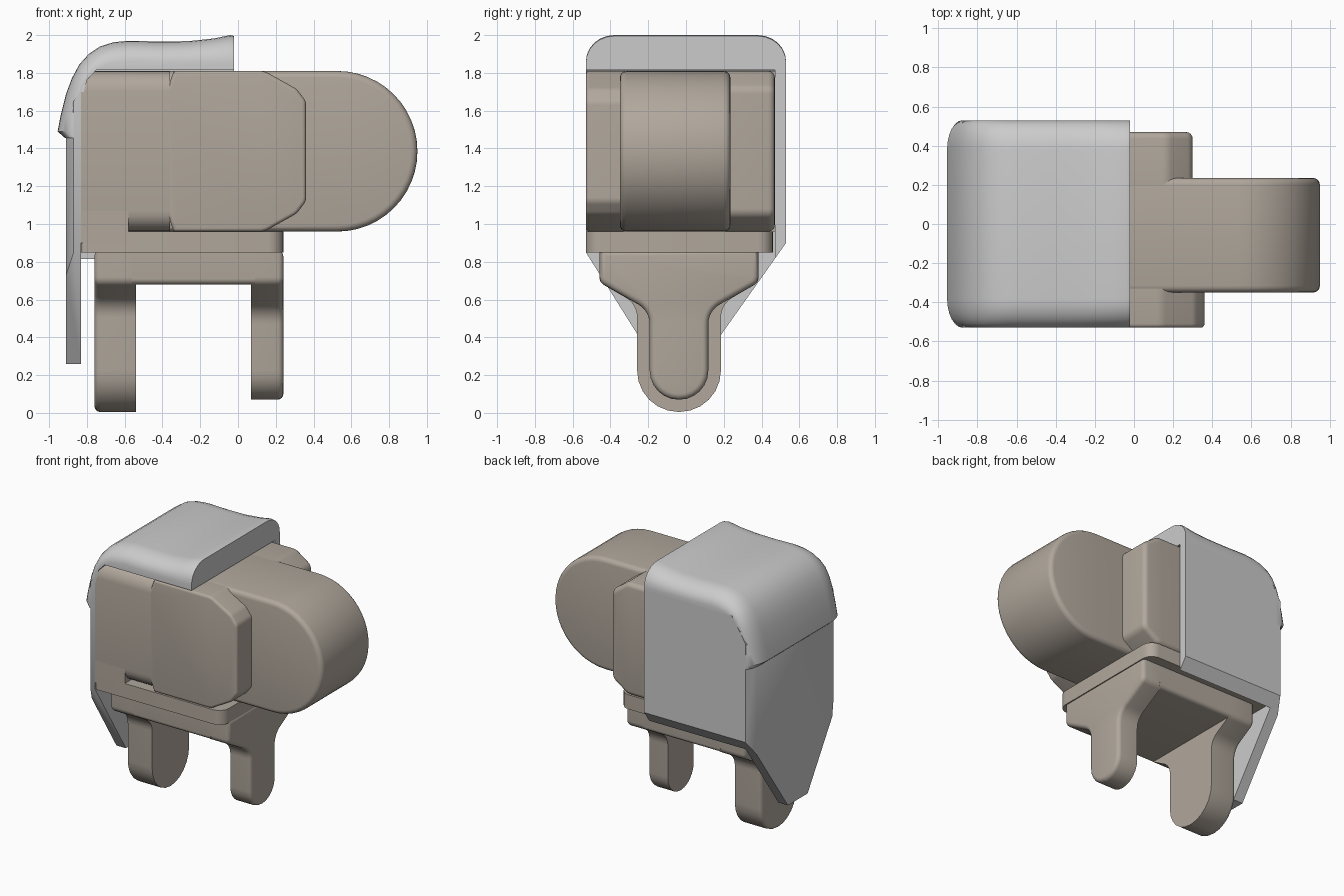
import bpy, bmesh, math
from mathutils import Vector

if "Cube" in bpy.data.objects:
    bpy.data.objects.remove(bpy.data.objects["Cube"])

brown = bpy.data.materials.new("taupe")
brown.diffuse_color = (0.44, 0.39, 0.335, 1)
brown.use_nodes = True
brown.node_tree.nodes["Principled BSDF"].inputs["Base Color"].default_value = brown.diffuse_color


def rounded(pts, seg=6):
    """Outline from (u, v, radius) corners."""
    out = []
    n = len(pts)
    for i, p in enumerate(pts):
        c = Vector(p[:2])
        r = p[2] if len(p) > 2 else 0
        if r == 0:
            out.append(c)
            continue
        a = (Vector(pts[i - 1][:2]) - c).normalized()
        b = (Vector(pts[(i + 1) % n][:2]) - c).normalized()
        half = a.angle(b) / 2
        mid = c + (a + b).normalized() * (r / math.sin(half))
        s = c + a * (r / math.tan(half)) - mid
        e = c + b * (r / math.tan(half)) - mid
        turn = s.angle_signed(e)
        for k in range(seg + 1):
            t = -turn * k / seg
            out.append(mid + Vector((s.x * math.cos(t) - s.y * math.sin(t),
                                     s.x * math.sin(t) + s.y * math.cos(t))))
    return out


def finish(name, bm, mat, angle=35):
    bmesh.ops.remove_doubles(bm, verts=bm.verts, dist=0.0005)
    bmesh.ops.recalc_face_normals(bm, faces=bm.faces)
    for f in bm.faces:
        f.smooth = True
    for e in bm.edges:
        e.smooth = e.calc_face_angle(0) < math.radians(angle)
    me = bpy.data.meshes.new(name)
    bm.to_mesh(me)
    bm.free()
    ob = bpy.data.objects.new(name, me)
    bpy.context.collection.objects.link(ob)
    if mat:
        me.materials.append(mat)
    return ob


def prism(name, axis, pts, lo, hi, bevel=(0, 0), cuts=(), mat=brown):
    """Extrude an outline along an axis, round its end rims, trim with planes."""
    place = {"x": lambda u, v, w: (w, u, v), "y": lambda u, v, w: (u, w, v),
             "z": lambda u, v, w: (u, v, w)}[axis]
    bm = bmesh.new()
    outline = rounded(pts)
    a = [bm.verts.new(place(p.x, p.y, lo)) for p in outline]
    b = [bm.verts.new(place(p.x, p.y, hi)) for p in outline]
    caps = [bm.faces.new(a[::-1]), bm.faces.new(b)]
    n = len(a)
    for i in range(n):
        bm.faces.new((a[i], a[(i + 1) % n], b[(i + 1) % n], b[i]))
    bmesh.ops.recalc_face_normals(bm, faces=bm.faces)
    rims = [(list(f.edges), w) for f, w in zip(caps, bevel) if w]
    for edges, w in rims:
        bmesh.ops.bevel(bm, geom=edges, offset=w, segments=4, profile=0.5,
                        affect='EDGES', clamp_overlap=True)
    for co, no in cuts:
        r = bmesh.ops.bisect_plane(bm, geom=bm.verts[:] + bm.edges[:] + bm.faces[:],
                                   plane_co=co, plane_no=no, clear_outer=True)
        edges = [g for g in r["geom_cut"] if isinstance(g, bmesh.types.BMEdge)]
        bmesh.ops.holes_fill(bm, edges=edges)
    return finish(name, bm, mat)


BOT, TOP = 0.96, 1.81

# Housing: rear block, front and back cheeks, rounded middle arm
prism("rear_block", "x", [(-0.53, BOT, 0.11), (0.47, BOT), (0.47, TOP), (-0.53, TOP, 0.11)],
      -0.83, -0.36, cuts=[((-0.83, 0, 1.75), (-1, 0, 1))])
prism("rear_block_foot", "y", [(-0.83, 0.9), (-0.58, 0.9), (-0.58, 1.11), (-0.83, 1.11)], -0.53, 0)
prism("front_cheek", "y", [(-0.34, BOT), (0.14, BOT, 0.1), (0.31, 1.055, 0.08), (0.36, 1.12, 0.06),
                           (0.36, 1.65, 0.06), (0.31, 1.715, 0.08), (0.14, TOP, 0.1),
                           (-0.34, TOP), (-0.38, 1.70), (-0.38, 1.07)], -0.53, -0.33, (0.02, 0))
prism("back_cheek", "y", [(-0.38, BOT), (0.17, BOT, 0.08), (0.30, 1.05, 0.06),
                          (0.30, 1.72, 0.06), (0.17, TOP, 0.08), (-0.38, TOP)],
      0.2, 0.47, (0, 0.035))
arm = [(-0.38, TOP), (-0.38, BOT)]
for k in range(25):
    t = math.radians(-90 + 7.5 * k)
    arm.append((0.525 + 0.425 * math.cos(t), 1.385 + 0.425 * math.sin(t)))
prism("middle_arm", "y", arm, -0.35, 0.235, (0.035, 0.035))

# Base slab and the bridge between the legs
prism("base_slab", "z", [(-0.83, -0.53, 0.02), (0.24, -0.53, 0.08), (0.24, 0.46, 0.08),
                         (-0.83, 0.46, 0.02)], 0.85, BOT)
MID = -0.037
prism("leg_bridge", "x", [(MID - 0.42, 0.68, 0.03), (MID + 0.42, 0.68, 0.03),
                          (MID + 0.42, 0.86), (MID - 0.42, 0.86)], -0.56, 0.09)


# Legs: wide shoulders narrowing to a round-ended tongue
def leg(name, lo, hi, half, bottom, neck, bevel):
    side = [(0.42, 0.86, 0), (0.42, 0.69, 0.05), (half, neck, 0.12), (half, bottom, half - 0.002)]
    pts = [(MID + u, v, r) for u, v, r in side] + [(MID - u, v, r) for u, v, r in side[::-1]]
    prism(name, "x", pts, lo, hi, bevel)


leg("rear_leg", -0.76, -0.54, 0.222, 0.005, 0.575, (0.04, 0))
leg("front_leg", 0.07, 0.24, 0.155, 0.07, 0.54, (0, 0.035))

# Cover walls: L-shaped in plan, lower edge trimmed to a point
prism("cover_walls", "z", [(-0.91, -0.455), (-0.87, -0.53), (-0.83, -0.53), (-0.83, 0.47),
                           (-0.02, 0.47), (-0.02, 0.53), (-0.87, 0.53), (-0.91, 0.455)],
      0.26, 1.83, mat=None,
      cuts=[((0, 0.53, 0.9), (0, 0.48, -0.34)), ((0, -0.53, 0.85), (0, -0.43, -0.27)),
            ((-0.87, 0, 1.65), (-0.21, 0, 0.13))])

# Cover cap: swept hood profile (x, z) with the inward shrink it gets at the sides
hood = [(-0.915, 1.455, 0.045, 0), (-0.955, 1.49, 0.08, 0), (-0.94, 1.57, 0.08, 0),
        (-0.91, 1.69, 0.07, -0.02), (-0.88, 1.77, 0.06, -0.03), (-0.84, 1.845, 0.05, -0.05),
        (-0.79, 1.90, 0.04, -0.075), (-0.73, 1.94, 0.03, -0.095), (-0.66, 1.962, 0.01, -0.11),
        (-0.58, 1.97, 0, -0.11), (-0.42, 1.966, 0, -0.11), (-0.26, 1.968, 0, -0.11),
        (-0.13, 1.982, 0, -0.125), (-0.04, 2.0, 0, -0.14), (-0.02, 1.995, 0, -0.14),
        (-0.02, 1.815, 0, 0), (-0.75, 1.815, 0, 0), (-0.83, 1.73, 0, 0), (-0.83, 1.455, 0, 0)]
angles = [math.radians(15 * k) for k in range(7)]
stations = [(0.38 + 0.15 * math.cos(t), 1 - math.sin(t)) for t in angles]
stations = [(-y, s) for y, s in stations] + stations[::-1]
bm = bmesh.new()
rings = [[bm.verts.new((x + dx * s, y, z + dz * s)) for x, z, dx, dz in hood] for y, s in stations]
for p, q in zip(rings, rings[1:]):
    for i in range(len(hood)):
        j = (i + 1) % len(hood)
        bm.faces.new((p[i], p[j], q[j], q[i]))
bm.faces.new(rings[0])
bm.faces.new(rings[-1][::-1])
finish("cover_cap", bm, None, 40)
